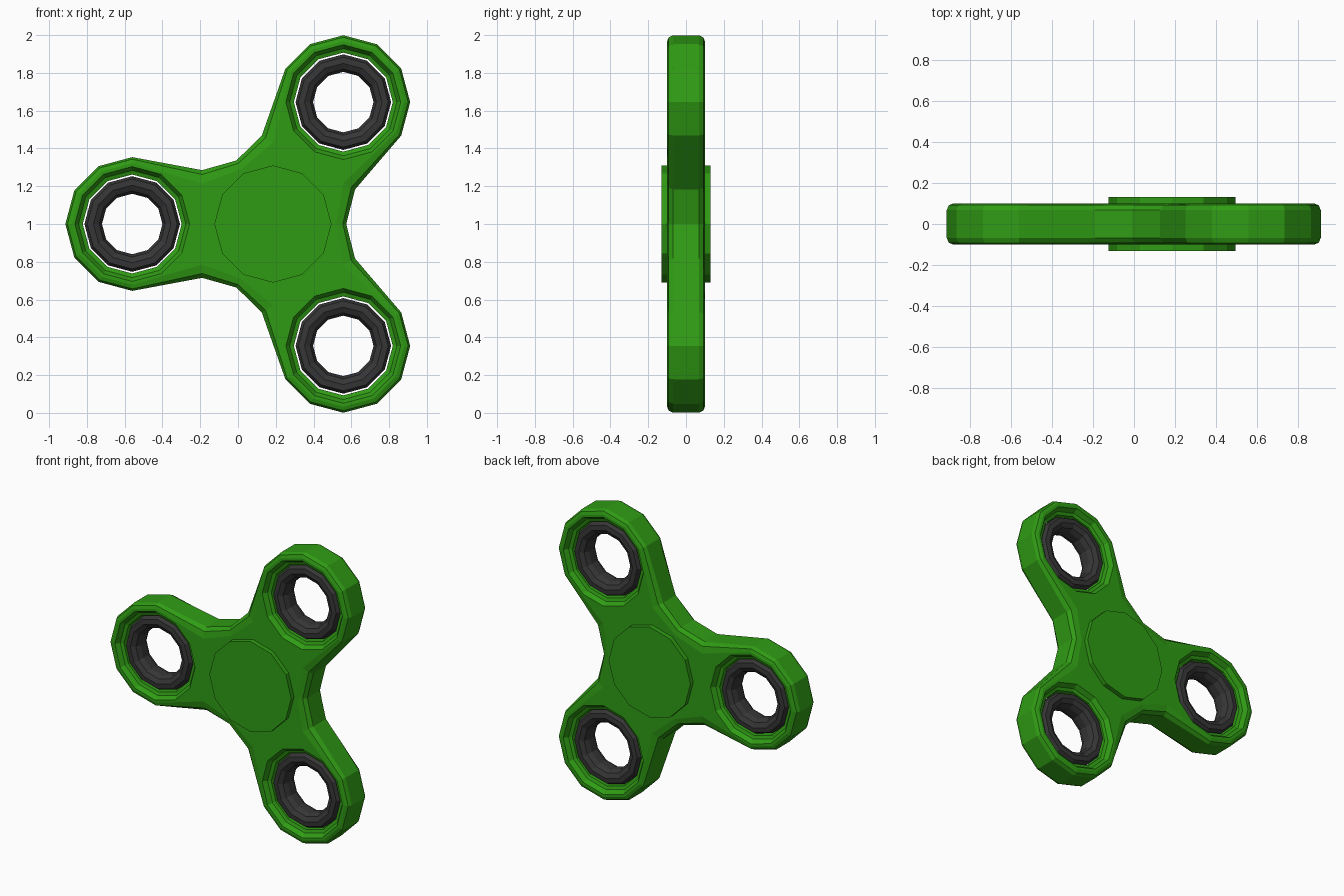
import bpy, bmesh, math
from mathutils import Vector

if "Cube" in bpy.data.objects:
    bpy.data.objects.remove(bpy.data.objects["Cube"])

HUB = Vector((0.185, 0.0, 1.0))
ARM = 0.745                                   # hub centre to lobe centre
ARM_ANGLES = [math.radians(a) for a in (60, 180, 300)]


def material(name, rgb):
    m = bpy.data.materials.new(name)
    m.diffuse_color = (*rgb, 1)
    m.use_nodes = True
    m.node_tree.nodes["Principled BSDF"].inputs["Base Color"].default_value = m.diffuse_color
    return m


GREEN = material("green plastic", (0.029, 0.33, 0.007))
GREY = material("dark grey metal", (0.037, 0.037, 0.038))


def polar(radial, lateral, angle, y):
    """Point given along / across an arm direction in the xz plane."""
    c, s = math.cos(angle), math.sin(angle)
    return HUB + Vector((radial * c - lateral * s, y, radial * s + lateral * c))


def finish(bm, name, mat):
    bmesh.ops.recalc_face_normals(bm, faces=bm.faces)
    me = bpy.data.meshes.new(name)
    bm.to_mesh(me)
    bm.free()
    me.materials.append(mat)
    ob = bpy.data.objects.new(name, me)
    bpy.context.collection.objects.link(ob)
    return ob


def skin(bm, loops, closed=False):
    """Quads between successive vertex loops."""
    pairs = list(zip(loops, loops[1:]))
    if closed:
        pairs.append((loops[-1], loops[0]))
    for a, b in pairs:
        n = len(a)
        for i in range(n):
            j = (i + 1) % n
            bm.faces.new((a[i], a[j], b[j], b[i]))


def circle(bm, centre, r, y, n=12):
    return [bm.verts.new((centre.x + r * math.cos(2 * math.pi * i / n), y,
                          centre.z + r * math.sin(2 * math.pi * i / n))) for i in range(n)]


def outline(bm, lobe_r, neck, web, y):
    """Three lobes joined by necks and a web point between arms."""
    pts = []
    for a in ARM_ANGLES:
        pts.append(polar(0.375, -neck, a, y))
        for k in range(-3, 4):
            t = k * math.pi / 6
            pts.append(polar(ARM + lobe_r * math.cos(t), lobe_r * math.sin(t), a, y))
        pts.append(polar(0.375, neck, a, y))
        pts.append(polar(web, 0, a + math.pi / 3, y))
    return [bm.verts.new(p) for p in pts]


def loop_edges(bm, loop):
    return [bm.edges.get((loop[i], loop[(i + 1) % len(loop)])) for i in range(len(loop))]


# Body: rounded outline, with a stepped hole through each lobe
bm = bmesh.new()
half = [(0.322, 0.215, 0.335, 0.100), (0.343, 0.262, 0.370, 0.092), (0.354, 0.285, 0.388, 0.068)]
rim = [outline(bm, *p) for p in half]
rim += [outline(bm, l, n, w, -y) for l, n, w, y in reversed(half)]
skin(bm, rim)
front, back = loop_edges(bm, rim[-1]), loop_edges(bm, rim[0])
hole = [(0.304, 0.100), (0.284, 0.070), (0.262, 0.062)]
for a in ARM_ANGLES:
    c = polar(ARM, 0, a, 0)
    rings = [circle(bm, c, r, y) for r, y in hole]
    rings += [circle(bm, c, r, -y) for r, y in reversed(hole)]
    skin(bm, rings)
    back += loop_edges(bm, rings[0])
    front += loop_edges(bm, rings[-1])
bmesh.ops.triangle_fill(bm, edges=back, use_beauty=True, normal=(0, 1, 0))
bmesh.ops.triangle_fill(bm, edges=front, use_beauty=True, normal=(0, -1, 0))
finish(bm, "spinner_body", GREEN)

# Finger caps on both sides of the hub
for name, y0, y1 in (("front_cap", -0.09, -0.131), ("back_cap", 0.09, 0.131)):
    bm = bmesh.new()
    loops = [circle(bm, HUB, 0.31, y0), circle(bm, HUB, 0.31, y1)]
    skin(bm, loops)
    for l in loops:
        bm.faces.new(l)
    finish(bm, name, GREEN)

# Weight rings: rounded section turned round each lobe centre
section = [(0.253, 0.045), (0.238, 0.072), (0.205, 0.075), (0.175, 0.058), (0.160, 0.025)]
for i, a in enumerate(ARM_ANGLES):
    bm = bmesh.new()
    c = polar(ARM, 0, a, 0)
    loops = [circle(bm, c, r, y) for r, y in section]
    loops += [circle(bm, c, r, -y) for r, y in reversed(section)]
    skin(bm, loops, closed=True)
    finish(bm, f"weight_ring_{i + 1}", GREY)
